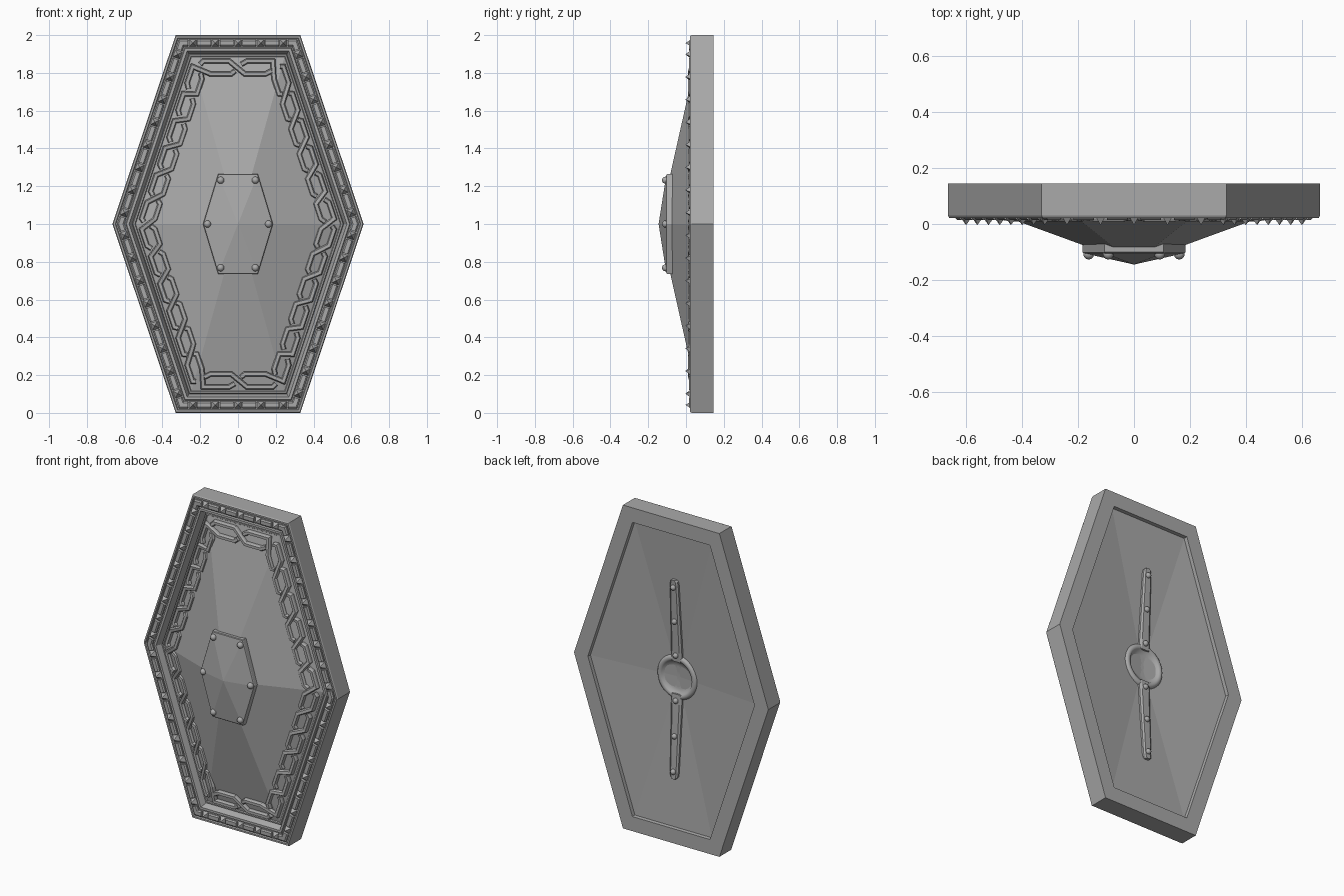
import bpy, bmesh, math
from mathutils import Vector, Matrix

if "Cube" in bpy.data.objects:
    bpy.data.objects.remove(bpy.data.objects["Cube"])

steel = bpy.data.materials.new("grey steel")
steel.use_nodes = True
GREY = (0.4, 0.4, 0.4, 1)
steel.diffuse_color = GREY
steel.node_tree.nodes["Principled BSDF"].inputs["Base Color"].default_value = GREY


def finish(name, bm, smooth=False):
    bmesh.ops.recalc_face_normals(bm, faces=bm.faces)
    for f in bm.faces:
        f.smooth = smooth
    mesh = bpy.data.meshes.new(name)
    bm.to_mesh(mesh)
    bm.free()
    mesh.materials.append(steel)
    ob = bpy.data.objects.new(name, mesh)
    bpy.context.collection.objects.link(ob)
    return ob


def skin(bm, rings, caps=True):
    """Bridge closed rings of equal size; cap both ends."""
    loops = [[bm.verts.new(p) for p in r] for r in rings]
    n = len(loops[0])
    for a, b in zip(loops, loops[1:]):
        for i in range(n):
            j = (i + 1) % n
            bm.faces.new((a[i], a[j], b[j], b[i]))
    if caps:
        bm.faces.new(loops[0])
        bm.faces.new(loops[-1])
    return loops


def fan(bm, loop, tip):
    v = bm.verts.new(tip)
    for i, a in enumerate(loop):
        bm.faces.new((a, loop[(i + 1) % len(loop)], v))


def hexagon(d, y=0.0):
    """Shield outline inset by d, clockwise seen from the front."""
    x, w, h = 0.33 - 0.72 * d, 0.665 - 1.055 * d, 1 - d
    return [Vector(p) for p in ((-x, y, 1 + h), (x, y, 1 + h), (w, y, 1),
                                (x, y, 1 - h), (-x, y, 1 - h), (-w, y, 1))]


def along(e, t, d, y):
    ring = hexagon(d, y)
    return ring[e % 6].lerp(ring[(e + 1) % 6], t)


def ribbon(bm, pts, width, height):
    """Bevelled strip through pts, raised towards the front."""
    rings = []
    for i, p in enumerate(pts):
        into = (p - pts[max(i - 1, 0)]).normalized()
        out = (pts[min(i + 1, len(pts) - 1)] - p).normalized()
        t = (into + out).normalized()
        side = Vector((t.z, 0, -t.x)).normalized()
        side *= width / 2 / max(0.6, t.dot(out if out.length else into))
        up = Vector((0, -height, 0))
        rings.append([p - side, p - side + up * 0.6, p - side * 0.6 + up,
                      p + side * 0.6 + up, p + side + up * 0.6, p + side])
    skin(bm, rings)


def rivets(name, centres, r):
    bm = bmesh.new()
    for c in centres:
        bmesh.ops.create_uvsphere(bm, u_segments=14, v_segments=8, radius=r,
                                  matrix=Matrix.Translation(c))
    finish(name, bm, True)


# Shield body: back pyramid, rim, lips and front pyramid
profile = [(0.092, 0.123), (0.09, 0.145), (0, 0.145), (0, 0.03), (0.004, 0.022),
           (0.014, 0.022), (0.018, 0.03), (0.066, 0.03), (0.07, 0.021),
           (0.084, 0.021), (0.09, 0.035), (0.1, 0.06), (0.104, 0.05),
           (0.112, 0.05), (0.116, 0.056)]
bm = bmesh.new()
loops = skin(bm, [hexagon(d, y) for d, y in profile], caps=False)
fan(bm, loops[0], (0, 0.072, 1))
fan(bm, loops[-1], (0, -0.142, 1))
finish("shield_body", bm)

# Rim ornament: pyramid studs between raised plates
EDGE_COUNTS = (5, 8, 8, 5, 8, 8)
RIM = 0.042
studs, plates = bmesh.new(), bmesh.new()
for e, n in enumerate(EDGE_COUNTS):
    prev = EDGE_COUNTS[e - 1]
    for i in range(n):
        c = along(e, (i + 0.5) / n, RIM, 0.031)
        t = (along(e, 1, RIM, 0) - along(e, 0, RIM, 0)).normalized() * 0.02
        s = Vector((t.z, 0, -t.x))
        tip = Vector((0, -0.035, 0))
        base = [studs.verts.new(c + q) for q in (t + s, t - s, -t - s, s - t)]
        fan(studs, base, c + tip)
        studs.faces.new(base)
        if i:
            pts = [along(e, (i + k) / n, RIM, 0.031) for k in (-0.3, 0.3)]
        else:
            pts = [along(e - 1, 1 - 0.3 / prev, RIM, 0.031),
                   along(e, 0, RIM, 0.031), along(e, 0.3 / n, RIM, 0.031)]
        ribbon(plates, pts, 0.036, 0.016)
finish("rim_studs", studs)
finish("rim_plates", plates)

# Braided border: repeated S links going from the outer to the inner lane
OUTER, INNER, MIDDLE = 0.138, 0.206, 0.172
cells = [(e, i, n) for e, n in enumerate((2, 6, 6, 2, 6, 6)) for i in range(n)]


def lane(cell, k, d):
    e, i, n = cell
    return along(e, (i + k) / n, d, 0.058 - (d - 0.1) * 0.23)


bm = bmesh.new()
for a, cell in enumerate(cells):
    nxt = cells[(a + 1) % len(cells)]
    ribbon(bm, [lane(cell, 0.08, MIDDLE - 0.017), lane(cell, 0.2, OUTER),
                lane(cell, 0.8, OUTER), lane(nxt, 0.2, INNER),
                lane(nxt, 0.8, INNER), lane(nxt, 0.92, MIDDLE + 0.017)], 0.027, 0.024)
finish("braided_border", bm)


# Front boss plate with a low pyramid
def boss_ring(y, s=1.0):
    pts = ((-0.105, 0.265), (0.105, 0.265), (0.185, 0),
           (0.105, -0.265), (-0.105, -0.265), (-0.185, 0))
    return [Vector((x * s, y, 1 + z * s)) for x, z in pts]


bm = bmesh.new()
loops = skin(bm, [boss_ring(-0.06), boss_ring(-0.1), boss_ring(-0.104, 0.985)], caps=False)
bm.faces.new(loops[0])
fan(bm, loops[-1], (0, -0.145, 1))
finish("boss_plate", bm)
rivets("boss_rivets", [p + Vector((0, 0, 0)) for p in boss_ring(-0.108, 0.875)], 0.019)


# Back grip: round dish with a raised ring
def back_y(z):
    return 0.072 + abs(z - 1) * 0.056


bm = bmesh.new()
dish = [(0.138, 0.068), (0.136, 0.084), (0.128, 0.094), (0.116, 0.097),
        (0.104, 0.092), (0.098, 0.082), (0.07, 0.076), (0.035, 0.0735)]
SEG = 40
loops = skin(bm, [[(r * math.cos(k * math.tau / SEG), y, 1 + r * math.sin(k * math.tau / SEG))
                   for k in range(SEG)] for r, y in dish], caps=False)
fan(bm, loops[-1], (0, 0.073, 1))
finish("grip_dish", bm, True)

# Back straps above and below the dish, with rivets
bm = bmesh.new()
studs = []
for side in (1, -1):
    rings = []
    for dz, w in ((0.1, 0.036), (0.16, 0.036), (0.58, 0.028), (0.605, 0.024), (0.615, 0.014)):
        z = 1 + side * dz
        y = back_y(z)
        rings.append([(-w, y - 0.01, z), (-w, y + 0.012, z), (-w * 0.65, y + 0.02, z),
                      (w * 0.65, y + 0.02, z), (w, y + 0.012, z), (w, y - 0.01, z)])
    skin(bm, rings)
    for dz in (0.14, 0.355, 0.57):
        z = 1 + side * dz
        studs.append(Vector((0, back_y(z) + 0.021, z)))
finish("grip_straps", bm)
rivets("strap_rivets", studs, 0.017)
